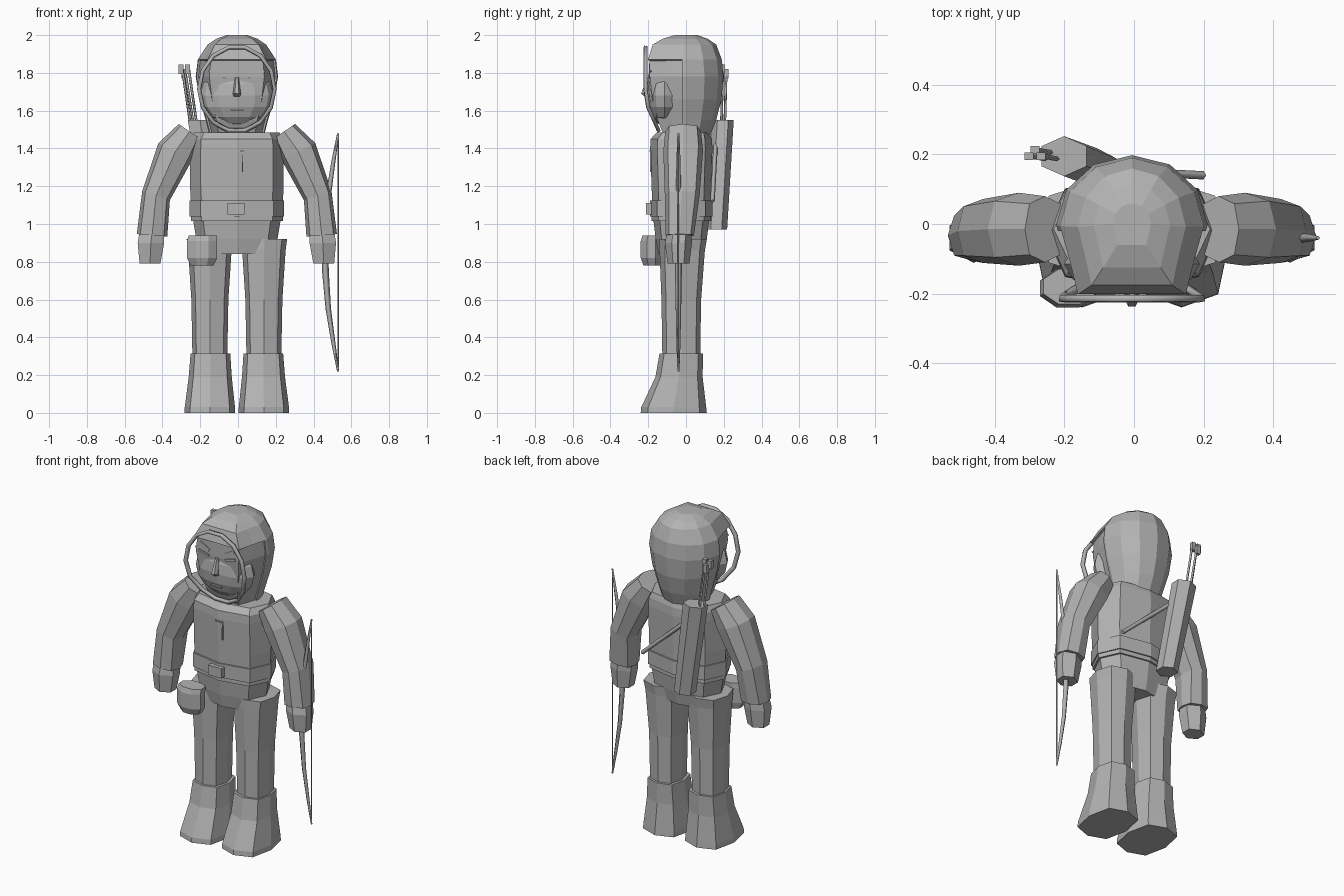
import bpy, bmesh
from math import sin, cos, pi
from mathutils import Vector

old = bpy.data.objects.get("Cube")
if old:
    bpy.data.objects.remove(old)

GREY = (0.45, 0.45, 0.45, 1)
CX = -0.006  # centre line of the figure; the bow balances it
mat = bpy.data.materials.new("plain grey")
mat.use_nodes = True
mat.diffuse_color = GREY
mat.node_tree.nodes["Principled BSDF"].inputs["Base Color"].default_value = GREY


def finish(name, bm):
    bmesh.ops.recalc_face_normals(bm, faces=bm.faces)
    me = bpy.data.meshes.new(name)
    bm.to_mesh(me)
    bm.free()
    me.materials.append(mat)
    ob = bpy.data.objects.new(name, me)
    bpy.context.collection.objects.link(ob)
    return ob


def squared(v, power):
    """Power under 1 pushes a circle towards a square."""
    return (1 if v > 0 else -1) * abs(v) ** power if abs(v) > 1e-6 else 0


def loft_bm(rings, n=8, side=1, flat=False, front=1, power=0.75):
    """Skin rings of (x, y, z, rx, ry, tilt); flat turns flat sides to the axes."""
    bm = bmesh.new()
    loops = []
    for x, y, z, rx, ry, *tilt in rings:
        t = tilt[0] if tilt else 0
        loop = []
        for i in range(n):
            a = 2 * pi * (i + 0.5 * flat) / n
            c, s = squared(cos(a), power), squared(sin(a), power)
            if flat:
                c, s = c / cos(pi / n), s / cos(pi / n)
            if front != 1 and s < -0.8:
                c, s = c * front, -1
            loop.append(bm.verts.new((CX + side * (x + rx * c * cos(t)), y + ry * s, z + rx * c * sin(t))))
        loops.append(loop)
    for a, b in zip(loops, loops[1:]):
        for i in range(n):
            j = (i + 1) % n
            bm.faces.new((a[i], a[j], b[j], b[i]))
    bm.faces.new(loops[0])
    bm.faces.new(loops[-1])
    return bm


def loft(name, rings, **kw):
    return finish(name, loft_bm(rings, **kw))


def box(name, loc, size, roll=0):
    bm = bmesh.new()
    bmesh.ops.create_cube(bm, size=1)
    for v in bm.verts:
        v.co = Vector(v.co) * Vector(size)
    ob = finish(name, bm)
    ob.location = loc
    ob.location.x += CX
    ob.rotation_euler[1] = roll
    return ob


def tube(name, pts, radius, cyclic=False, radii=None):
    """Thin square tube through points."""
    cu = bpy.data.curves.new(name, "CURVE")
    cu.dimensions = "3D"
    cu.bevel_depth = radius
    cu.bevel_resolution = 0
    cu.use_fill_caps = True
    sp = cu.splines.new("POLY")
    sp.points.add(len(pts) - 1)
    for i, p in enumerate(pts):
        sp.points[i].co = (*p, 1)
        sp.points[i].radius = radii[i] if radii else 1
    sp.use_cyclic_u = cyclic
    cu.materials.append(mat)
    ob = bpy.data.objects.new(name, cu)
    bpy.context.collection.objects.link(ob)
    bpy.ops.object.select_all(action="DESELECT")
    ob.select_set(True)
    bpy.context.view_layer.objects.active = ob
    bpy.ops.object.convert(target="MESH")
    return ob


# Limbs, one of each per side
for side, label in ((1, "left"), (-1, "right")):
    loft(label + "_leg", [(0.143, -0.025, 0.28, 0.092, 0.1), (0.143, -0.025, 0.6, 0.098, 0.105),
                          (0.143, -0.02, 0.86, 0.115, 0.12), (0.148, -0.015, 0.92, 0.118, 0.125)], side=side)
    loft(label + "_boot", [(0.143, -0.065, 0, 0.134, 0.175), (0.143, -0.065, 0.03, 0.133, 0.172),
                           (0.141, -0.037, 0.19, 0.114, 0.125), (0.14, -0.025, 0.315, 0.105, 0.115)],
         side=side, power=0.7)
    loft(label + "_arm", [(0.25, -0.015, 1.49, 0.07, 0.095, 0.6), (0.325, -0.015, 1.385, 0.1, 0.105, 0.45),
                          (0.428, -0.02, 1.15, 0.077, 0.092, 0.32), (0.449, -0.033, 0.94, 0.081, 0.075, 0.08)],
         side=side)
    loft(label + "_hand", [(0.45, -0.035, 0.96, 0.065, 0.055), (0.455, -0.04, 0.9, 0.07, 0.062),
                           (0.46, -0.04, 0.79, 0.055, 0.05)], n=6, side=side, flat=True, power=1)

# Body, belt and pouch
loft("tunic_skirt", [(0, -0.025, 0.84, 0.17, 0.12), (0, -0.025, 0.92, 0.215, 0.135),
                     (0, -0.025, 1.04, 0.235, 0.15)])
loft("torso", [(0, -0.025, 1.02, 0.238, 0.152), (0, -0.025, 1.2, 0.248, 0.157), (0, -0.025, 1.4, 0.248, 0.165),
               (0, -0.025, 1.45, 0.245, 0.162), (0, -0.015, 1.485, 0.225, 0.14)])
loft("belt", [(0, -0.025, 1.04, 0.25, 0.165), (0, -0.025, 1.125, 0.25, 0.165)])
loft("belt_lower_band", [(0, -0.025, 1.015, 0.243, 0.157), (0, -0.025, 1.04, 0.243, 0.157)])
box("buckle", (-0.004, -0.197, 1.08), (0.09, 0.03, 0.06))
loft("pouch", [(-0.184, -0.18, 0.78, 0.06, 0.045), (-0.184, -0.185, 0.82, 0.08, 0.055),
               (-0.184, -0.185, 0.91, 0.08, 0.055), (-0.18, -0.18, 0.94, 0.075, 0.05)], flat=True, power=1)
box("placket_top", (0.01, -0.19, 1.385), (0.05, 0.008, 0.006))
box("placket_seam", (0.03, -0.186, 1.33), (0.006, 0.008, 0.11))

# Hood, opened at the face below the brim
hood = [(0, 0, 1.45, 0.14, 0.12), (0, 0, 1.55, 0.165, 0.16), (0, 0, 1.66, 0.197, 0.188),
        (0, -0.002, 1.78, 0.218, 0.2), (0, -0.006, 1.87, 0.207, 0.196), (0, -0.008, 1.95, 0.155, 0.168),
        (0, -0.005, 1.98, 0.11, 0.12), (0, 0, 2.0, 0.055, 0.06)]
bm = loft_bm(hood, n=12, front=1.5, power=1)
bmesh.ops.bisect_plane(bm, geom=bm.verts[:] + bm.edges[:] + bm.faces[:], dist=1e-4,
                       plane_co=(0, -0.02, 0), plane_no=(0, 1, 0))
gone = [f for f in bm.faces if 1.46 < f.calc_center_median().z < 1.87 and f.calc_center_median().y < -0.021]
bmesh.ops.delete(bm, geom=gone, context="FACES")
ob = finish("hood", bm)
mod = ob.modifiers.new("thickness", "SOLIDIFY")
mod.thickness = 0.012
mod.offset = -1

# Head and face
loft("head", [(x, y, z, rx - 0.01, ry - 0.01) for x, y, z, rx, ry in hood[:5]], n=12, front=1.4, power=1)
bm = bmesh.new()
bmesh.ops.create_uvsphere(bm, u_segments=12, v_segments=8, radius=1)
for v in bm.verts:
    v.co = Vector((v.co.x * 0.195 + CX, v.co.y * 0.09 - 0.115, v.co.z * 0.16 + 1.68))
finish("face", bm)
loft("nose", [(0, -0.2, 1.675, 0.018, 0.022), (0, -0.215, 1.69, 0.021, 0.026),
              (0, -0.195, 1.775, 0.01, 0.014)], n=6, power=1)
box("mouth", (0, -0.201, 1.605), (0.07, 0.012, 0.008))
for s, label in ((1, "left"), (-1, "right")):
    box(label + "_brow", (s * 0.085, -0.19, 1.825), (0.07, 0.014, 0.018), -s * 0.5)
    box(label + "_eye", (s * 0.09, -0.192, 1.785), (0.07, 0.014, 0.012), -s * 0.25)
    box(label + "_lash", (s * 0.13, -0.19, 1.82), (0.045, 0.014, 0.01), s * 0.7)

# Hoop around the face opening
hoop = []
for i in range(14):
    a = 2 * pi * i / 14
    z = 1.715 + 0.225 * sin(a)
    hoop.append((CX + 0.2 * cos(a), -0.215 + max(0, 1.65 - z) * 0.45, z))
tube("hood_hoop", hoop, 0.013, cyclic=True)

# Quiver, strap and arrows
loft("quiver", [(-0.1, 0.16, 0.97, 0.055, 0.05), (-0.195, 0.195, 1.55, 0.065, 0.05)],
     n=6, flat=True, power=1)
tube("quiver_strap", [(-0.19, 0.16, 1.47), (0, 0.15, 1.3), (0.2, 0.14, 1.12)], 0.012)
for i in range(3):
    x, y = -0.262 - 0.017 * i, 0.195 + 0.018 * (i % 2)
    top = 1.83 - 0.025 * (i % 2)
    tube("arrow_shaft_%d" % i, [(x + 0.055, y - 0.01, 1.45), (x, y, top)], 0.007)
    box("arrow_fletching_%d" % i, (x, y, top - 0.01), (0.026, 0.022, 0.05))

# Bow and string
bow = [(0.53, 0.22), (0.505, 0.37), (0.478, 0.55), (0.463, 0.75), (0.46, 0.85),
       (0.463, 0.95), (0.478, 1.15), (0.505, 1.33), (0.53, 1.48)]
tube("bow", [(x, -0.04, z) for x, z in bow], 0.018,
     radii=[0.3, 0.6, 0.8, 1, 1, 1, 0.8, 0.6, 0.3])
tube("bow_string", [(0.53, -0.04, 0.22), (0.53, -0.04, 1.48)], 0.004)
